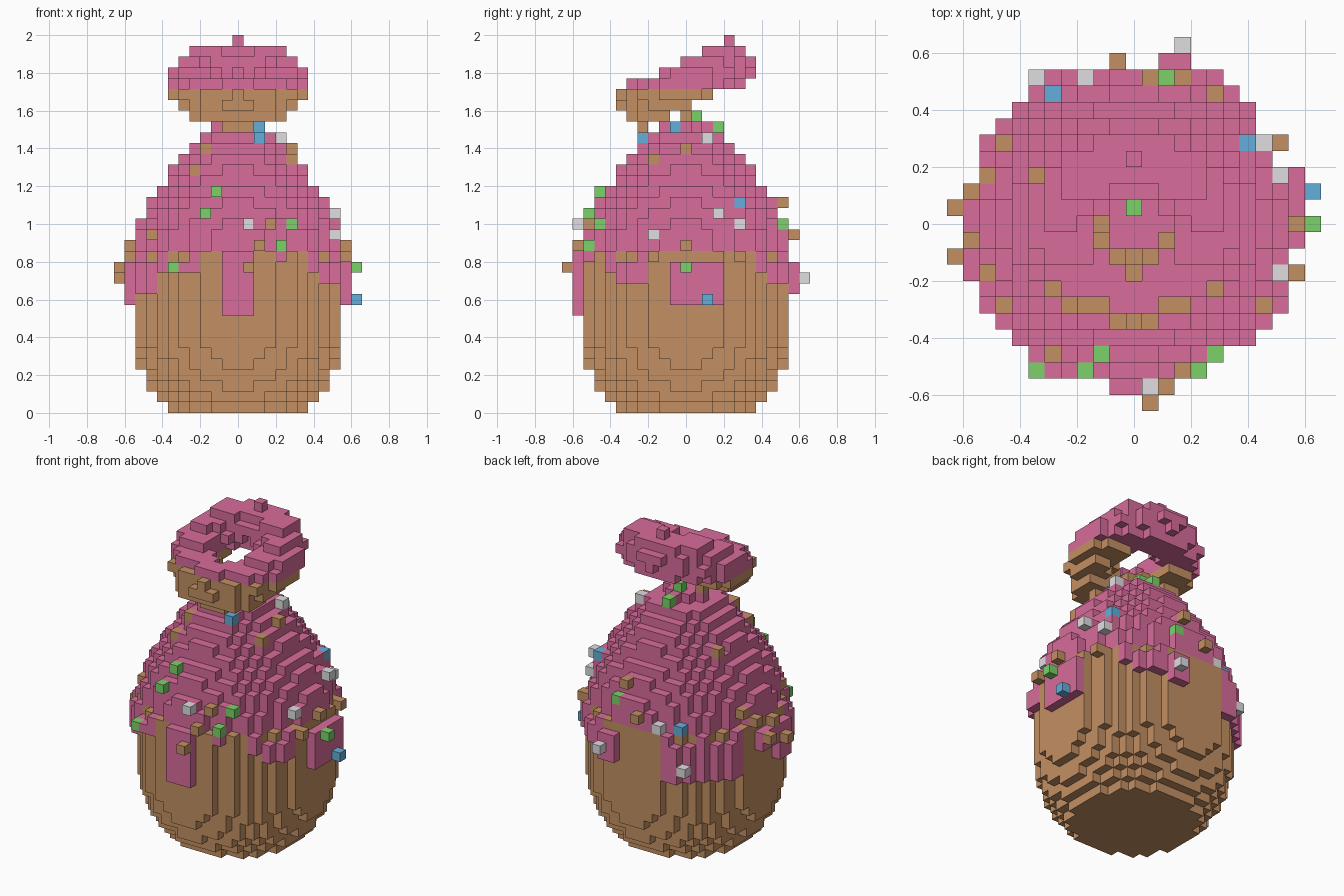
import bpy, bmesh, math

if "Cube" in bpy.data.objects:
    bpy.data.objects.remove(bpy.data.objects["Cube"])

S = 2 / 35                      # voxel size: the model is 35 voxels tall


def material(name, rgb):
    m = bpy.data.materials.new(name)
    m.diffuse_color = (*rgb, 1)
    m.use_nodes = True
    m.node_tree.nodes["Principled BSDF"].inputs["Base Color"].default_value = m.diffuse_color
    return m


BROWN = material("dough_brown", (0.55, 0.28, 0.125))
PINK = material("icing_pink", (0.69, 0.15, 0.33))
GREEN = material("sprinkle_green", (0.2, 0.65, 0.14))
BLUE = material("sprinkle_blue", (0.13, 0.43, 0.70))
GREY = material("sprinkle_grey", (0.75, 0.73, 0.75))


def disc(r, k):
    n = int(r) + 1
    return {(x, y, k) for x in range(-n, n + 1) for y in range(-n, n + 1)
            if x * x + y * y <= r * r}


# Round dough body, one radius per voxel layer
body = set()
for k in range(15):
    r = [6.7, 7.5, 8.2, 8.7, 9.1, 9.35][k] if k < 6 else 9.65
    body |= disc(r, k)

# Dripping icing: lowest layer for every 15 degrees, from +x anticlockwise
DRIPS = [10, 10, 15, 13, 12, 11, 14, 14, 10, 10, 10, 14,
         12, 10, 11, 13, 13, 15, 9, 14, 14, 13, 12, 14]
ICING_R = [10.5] * 5 + [9.9, 9.4, 9.3, 9.15, 8.7, 8.2, 7.6,
                        6.9, 6.2, 5.6, 4.7, 3.8, 2.15]
icing = set()
for i, r in enumerate(ICING_R):
    for x, y, k in disc(r, 9 + i):
        sector = round(math.degrees(math.atan2(y, x)) / 15) % 24
        # the front drip reaches up to the shoulder at full thickness
        if k > 14 or k >= DRIPS[sector]:
            icing.add((x, y, k))
icing |= {(x, -10, 14) for x in (-1, 0, 1)}
icing -= body
shell = body | icing

# Tilted ring on top: dough below, icing above
ring = set()
tilt, major, minor = math.radians(25), 0.255 / S, 0.1236 / S
for x in range(-8, 9):
    for y in range(-8, 9):
        for k in range(25, 35):
            dz = k + 0.5 - 1.742 / S
            v = y * math.cos(tilt) + dz * math.sin(tilt)
            w = dz * math.cos(tilt) - y * math.sin(tilt)
            if math.hypot(math.hypot(x, v) - major, w) <= minor:
                ring.add((x, y, k))
ring -= shell
ring_dough = {c for c in ring if c[2] < 30}
ring_icing = ring - ring_dough


# Sprinkles: each is dropped onto the shell from one side
def drop(side, a, b):
    for d in range(30, -1, -1):
        c = {"front": (a, -d, b), "back": (a, d, b), "left": (-d, a, b),
             "right": (d, a, b), "top": (a, b, d)}[side]
        if c in shell:
            i, s = {"front": (1, -1), "back": (1, 1), "left": (0, -1),
                    "right": (0, 1), "top": (2, 1)}[side]
            c = list(c)
            c[i] += s
            return tuple(c)
    return None


SPRINKLES = {
    "green_sprinkles": (GREEN, {
        "front": [(-2, 20), (-3, 18), (5, 17), (4, 15), (-6, 13)],
        "back": [(2, 17), (0, 26)], "right": [(0, 13)], "top": [(0, 1)]}),
    "blue_sprinkles": (BLUE, {
        "front": [(2, 25), (2, 26)], "back": [(-5, 15)],
        "right": [(2, 10), (5, 19)]}),
    "grey_sprinkles": (GREY, {
        "front": [(1, 17)], "back": [(-6, 11), (-3, 15), (3, 12)],
        "right": [(3, 18), (-3, 16), (5, 17), (2, 25)]}),
    "brown_sprinkles": (BROWN, {
        "front": [(-8, 16), (2, 15), (3, 17), (-3, 24), (-4, 22), (1, 13)],
        "back": [(-1, 16), (1, 19)],
        "left": [(1, 13), (2, 15), (3, 16), (-1, 14), (-2, 12), (3, 22)],
        "right": [(0, 15), (-3, 14), (5, 14), (0, 24), (-3, 23)],
        "top": [(-2, 0)]}),
}
parts = [("dough_body", body, BROWN), ("dripping_icing", icing, PINK),
         ("ring_dough", ring_dough, BROWN), ("ring_icing", ring_icing, PINK)]
taken = shell | ring
for name, (mat, sides) in SPRINKLES.items():
    cells = {drop(side, a, b) for side, spots in sides.items() for a, b in spots}
    cells = {c for c in cells if c and c not in taken}
    taken |= cells
    parts.append((name, cells, mat))


# Turn voxel cells into a mesh of only the exposed faces
def build(name, cells, mat):
    bm = bmesh.new()
    verts = {}

    def vert(p):
        if p not in verts:
            verts[p] = bm.verts.new(((p[0] - 0.5) * S, (p[1] - 0.5) * S, p[2] * S))
        return verts[p]

    for c in sorted(cells):
        for axis in range(3):
            for side in (0, 1):
                n = list(c)
                n[axis] += 2 * side - 1
                if tuple(n) in taken:
                    continue
                quad = []
                for u, v in ((0, 0), (1, 0), (1, 1), (0, 1)):
                    p = list(c)
                    p[axis] += side
                    p[(axis + 1) % 3] += u
                    p[(axis + 2) % 3] += v
                    quad.append(vert(tuple(p)))
                bm.faces.new(quad if side else quad[::-1])
    me = bpy.data.meshes.new(name)
    bm.to_mesh(me)
    bm.free()
    me.materials.append(mat)
    bpy.context.collection.objects.link(bpy.data.objects.new(name, me))


for part in parts:
    build(*part)
